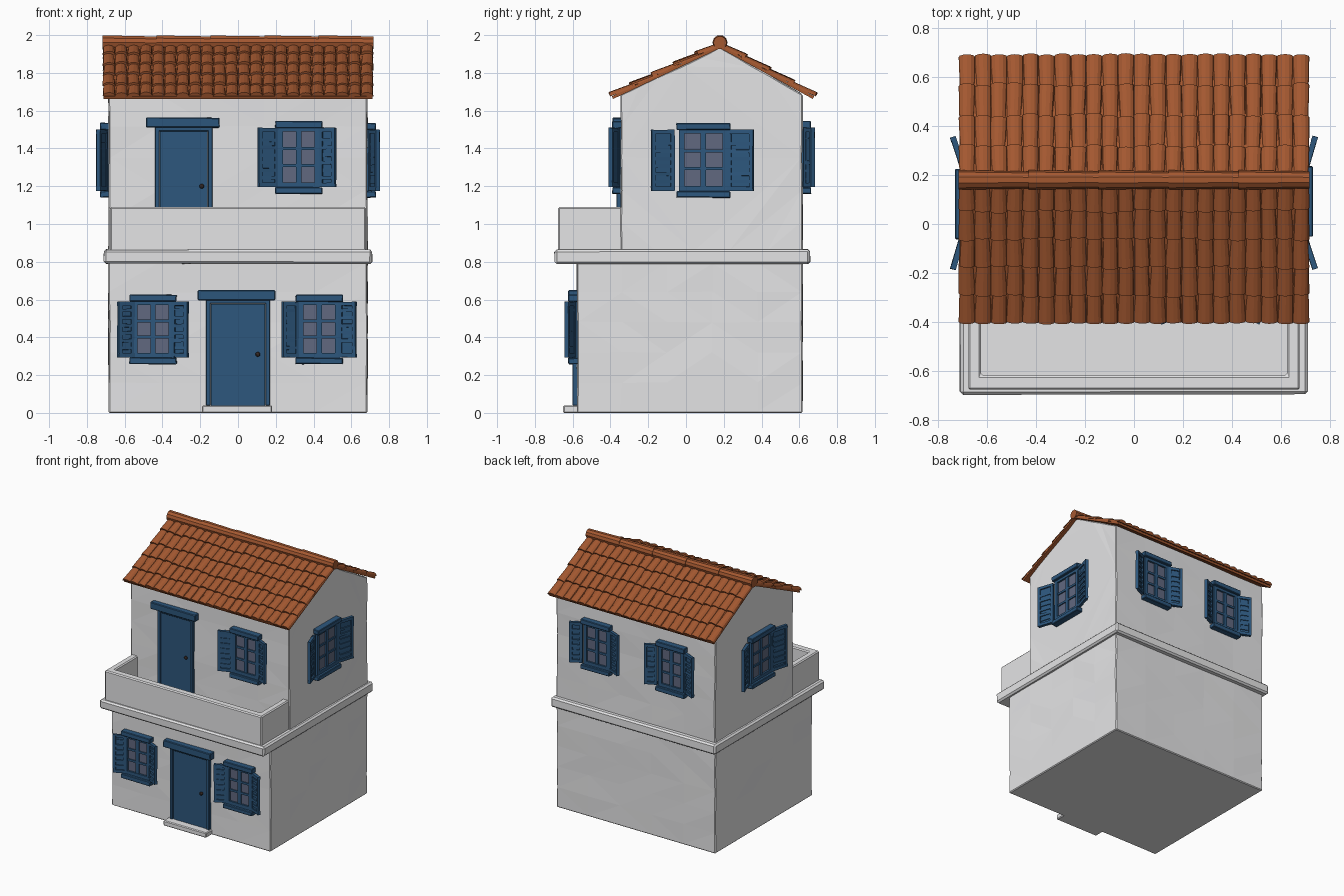
import bpy, bmesh, math, random
from mathutils import Matrix, Vector

if "Cube" in bpy.data.objects:
    bpy.data.objects.remove(bpy.data.objects["Cube"])

random.seed(4)

def material(name, r, g, b):
    m = bpy.data.materials.new(name)
    m.diffuse_color = (r, g, b, 1)
    m.use_nodes = True
    m.node_tree.nodes["Principled BSDF"].inputs["Base Color"].default_value = m.diffuse_color
    return m

WHITE = material("white plaster", 0.78, 0.78, 0.79)
BLUE = material("blue paint", 0.026, 0.095, 0.205)
GLASS = material("grey window glass", 0.12, 0.14, 0.215)
CLAY = material("terracotta", 0.37, 0.098, 0.03)
IRON = material("dark knob", 0.05, 0.03, 0.025)

def finish(name, bm, mat, matrix=None, bevel=0):
    bmesh.ops.recalc_face_normals(bm, faces=bm.faces)
    me = bpy.data.meshes.new(name)
    bm.to_mesh(me)
    bm.free()
    me.materials.append(mat)
    ob = bpy.data.objects.new(name, me)
    bpy.context.collection.objects.link(ob)
    if matrix:
        ob.matrix_world = matrix
    if bevel:
        mod = ob.modifiers.new("bevel", 'BEVEL')
        mod.width, mod.segments = bevel, 1
        mod.limit_method, mod.angle_limit = 'ANGLE', math.radians(40)
    return ob

def add_box(bm, x0, x1, y0, y1, z0, z1, wob=0.0, matrix=None):
    m = Matrix.Translation(((x0 + x1) / 2, (y0 + y1) / 2, (z0 + z1) / 2)) @ Matrix.Diagonal((x1 - x0, y1 - y0, z1 - z0, 1))
    vs = bmesh.ops.create_cube(bm, size=1, matrix=(matrix or Matrix()) @ m)['verts']
    for v in vs:
        v.co += Vector([random.uniform(-wob, wob) for _ in range(3)])

def boxes(name, lst, mat, matrix=None, bevel=0, wob=0.0):
    bm = bmesh.new()
    for b in lst:
        add_box(bm, *b, wob=wob)
    return finish(name, bm, mat, matrix, bevel)

def prism_x(bm, pts, x0, x1):
    vs = [bm.verts.new((x0, y, z)) for y, z in pts]
    f = bm.faces.new(vs)
    r = bmesh.ops.extrude_face_region(bm, geom=[f])
    bmesh.ops.translate(bm, vec=(x1 - x0, 0, 0), verts=[g for g in r['geom'] if isinstance(g, bmesh.types.BMVert)])

def wall(name, pts):
    # slightly uneven hand-plastered block
    bm = bmesh.new()
    prism_x(bm, pts, -0.685, 0.685)
    bmesh.ops.subdivide_edges(bm, edges=bm.edges[:], cuts=4, use_grid_fill=True)
    for v in bm.verts:
        if v.co.z > 0.001:
            v.co += Vector([random.uniform(-0.003, 0.003) for _ in range(3)])
    bmesh.ops.triangulate(bm, faces=bm.faces[:])
    finish(name, bm, WHITE, bevel=0.006)

# plaster body
wall("ground_floor", [(-0.578, 0), (0.617, 0), (0.617, 0.8), (-0.578, 0.8)])
wall("upper_floor", [(-0.345, 0.85), (0.617, 0.85), (0.617, 1.685), (0.18, 1.935), (-0.345, 1.685)])
boxes("floor_slab", [(-0.71, 0.71, -0.697, 0.657, 0.79, 0.865)], WHITE, bevel=0.012, wob=0.003)
boxes("door_step", [(-0.19, 0.18, -0.65, -0.56, 0, 0.04)], WHITE, bevel=0.006)

# balcony parapet: U-shaped wall
bm = bmesh.new()
outline = [(-0.677, -0.33), (-0.677, -0.677), (0.677, -0.677), (0.677, -0.33),
           (0.625, -0.33), (0.625, -0.618), (-0.625, -0.618), (-0.625, -0.33)]
f = bm.faces.new([bm.verts.new((x, y, 0.855)) for x, y in outline])
r = bmesh.ops.extrude_face_region(bm, geom=[f])
bmesh.ops.translate(bm, vec=(0, 0, 0.235), verts=[g for g in r['geom'] if isinstance(g, bmesh.types.BMVert)])
finish("balcony_parapet", bm, WHITE, bevel=0.008)

# roof: a thin sheet per slope covered by overlapping barrel tiles
def add_tile(bm, matrix, length, w, h):
    n = 6
    rings = []
    for y, s, lift in ((0, 1.0, 0.010), (length, 0.88, 0.0)):
        ring = []
        for i in range(n + 1):
            a = math.pi * i / n
            ring.append(bm.verts.new(matrix @ Vector((-math.cos(a) * w * s, y, math.sin(a) * h * s + lift))))
        rings.append(ring)
    a, b = rings
    for i in range(n):
        bm.faces.new((a[i], a[i + 1], b[i + 1], b[i]))
    bm.faces.new(a)
    bm.faces.new(b[::-1])
    bm.faces.new((a[0], b[0], b[n], a[n]))

COLS = 22
def slope(name, eave_y, eave_z, rows, turn):
    run, rise = abs(0.18 - eave_y), 1.935 - eave_z
    length, pitch = math.hypot(run, rise), math.atan2(rise, run)
    base = Matrix.Translation((0, eave_y, eave_z)) @ Matrix.Rotation(turn, 4, 'Z') @ Matrix.Rotation(pitch, 4, 'X')
    bm = bmesh.new()
    add_box(bm, -0.712, 0.712, 0.008, length, -0.004, 0.012, matrix=base)
    step, row = 1.43 / COLS, length / rows
    for c in range(COLS):
        for k in range(rows):
            x = -0.715 + step * (c + 0.5)
            jit = random.uniform(-0.008, 0.008) if k else random.uniform(0, 0.006)
            m = base @ Matrix.Translation((x, k * row + jit, 0.005)) @ Matrix.Rotation(random.uniform(-0.03, 0.03), 4, 'Z')
            add_tile(bm, m, row * (1.12 if k < rows - 1 else 0.97), step * 0.52, 0.021 + random.uniform(-0.002, 0.003))
    finish(name, bm, CLAY)

slope("front_roof_tiles", -0.395, 1.662, 5, 0)
slope("back_roof_tiles", 0.68, 1.662, 4, math.pi)

# ridge: row of tapered round caps
bm = bmesh.new()
for i in range(5):
    m = Matrix.Translation((-0.572 + 0.286 * i, 0.18, 1.96)) @ Matrix.Rotation(random.uniform(-0.006, 0.006), 4, 'Y') @ Matrix.Rotation(math.pi / 2, 4, 'Y')
    bmesh.ops.create_cone(bm, cap_ends=True, segments=10, radius1=0.04, radius2=0.035, depth=0.29, matrix=m)
finish("roof_ridge", bm, CLAY)

# windows: local frame has x along the wall, -y outwards, z from the sill bottom
def window(name, pos, turn, half=0.11, spans=(-0.2, -0.11, 0.11, 0.2), height=0.375):
    M = Matrix.Translation(pos) @ Matrix.Rotation(turn, 4, 'Z')
    w, z0, z1 = half, 0.03, height - 0.03
    bars = [(-w, -w + 0.027, -0.026, 0.01, z0, z1), (w - 0.027, w, -0.026, 0.01, z0, z1),
            (-0.014, 0.014, -0.022, 0.01, z0, z1),
            (-w, w, -0.026, 0.01, z0, z0 + 0.03), (-w, w, -0.026, 0.01, z1 - 0.025, z1)]
    for k in (1, 2):
        zc = z0 + 0.03 + (z1 - z0 - 0.055) * k / 3
        bars.append((-w, w, -0.020, 0.01, zc - 0.008, zc + 0.008))
    boxes(name + "_frame", bars, BLUE, M)
    boxes(name + "_glass", [(-w + 0.01, w - 0.01, -0.012, 0.005, z0 + 0.01, z1 - 0.01)], GLASS, M)
    lw = w + 0.015
    boxes(name + "_lintel_and_sill", [(-lw, lw, -0.045, 0.01, height - 0.036, height),
                                      (-lw, lw, -0.045, 0.01, 0, 0.034)], BLUE, M, 0.004, 0.002)
    # open shutters swung a little away from the wall
    for side, x_in, x_out in (("left", spans[1], spans[0]), ("right", spans[2], spans[3])):
        s = 1 if x_out > x_in else -1
        width = math.hypot(x_out - x_in, 0.04)
        ang = math.atan2(0.04, abs(x_out - x_in))
        S = M @ Matrix.Translation((x_in, -0.014, 0)) @ Matrix.Rotation(-s * ang, 4, 'Z')
        a, b = z0 + 0.006, z1 - 0.006
        def span(u0, u1, y0, y1, c0, c1):
            return (min(s * u0, s * u1), max(s * u0, s * u1), y0, y1, c0, c1)
        parts = [span(0, 0.02, -0.012, 0.01, a, b), span(width - 0.02, width, -0.012, 0.01, a, b),
                 span(0, width, -0.012, 0.01, a, a + 0.022), span(0, width, -0.012, 0.01, b - 0.022, b),
                 span(0.005, width - 0.005, -0.002, 0.004, a + 0.005, b - 0.005)]
        parts += [span(0.015, width - 0.015, -0.009, 0.006, a + 0.04 * k, a + 0.04 * k + 0.018) for k in range(1, 7)]
        boxes(name + "_" + side + "_shutter", parts, BLUE, S, wob=0.0015)

window("lower_left_window", (-0.45, -0.578, 0.258), 0, height=0.367, spans=(-0.185, -0.1, 0.1, 0.185))
window("lower_right_window", (0.43, -0.578, 0.258), 0, height=0.367, spans=(-0.195, -0.11, 0.105, 0.195))
window("upper_front_window", (0.322, -0.345, 1.16), 0, height=0.385, spans=(-0.215, -0.11, 0.11, 0.195))
side_spans = (-0.275, -0.155, 0.13, 0.265)
window("right_window", (0.685, 0.092, 1.14), math.pi / 2, 0.128, side_spans, 0.395)
window("left_window", (-0.685, 0.08, 1.14), -math.pi / 2, 0.128, side_spans, 0.395)
for nm, x in (("back_left_window", -0.32), ("back_right_window", 0.325)):
    window(nm, (x, 0.617, 1.16), math.pi, spans=(-0.21, -0.125, 0.115, 0.21), height=0.385)

# doors: frame, leaf, lintel and knob
def door(name, pos, w, h, lint, knob):
    M = Matrix.Translation(pos)
    boxes(name + "_frame", [(-w, -w + 0.024, -0.022, 0.01, 0, h), (w - 0.024, w, -0.022, 0.01, 0, h),
                            (-w, w, -0.022, 0.01, h - 0.024, h)], BLUE, M, 0.003)
    boxes(name + "_leaf", [(-w + 0.026, w - 0.026, -0.011, 0.005, 0, h - 0.026)], BLUE, M)
    boxes(name + "_lintel", [(lint[0], lint[1], -0.045, 0.01, h - 0.005, h + 0.048)], BLUE, M, 0.005, 0.003)
    bm = bmesh.new()
    bmesh.ops.create_icosphere(bm, subdivisions=2, radius=0.013, matrix=Matrix.Translation((knob[0], -0.024, knob[1])))
    finish(name + "_knob", bm, IRON, M)

door("front_door", (0, -0.578, 0.04), 0.17, 0.562, (-0.215, 0.195), (0.105, 0.27))
door("balcony_door", (-0.287, -0.345, 0.865), 0.152, 0.65, (-0.2, 0.19), (0.095, 0.335))
